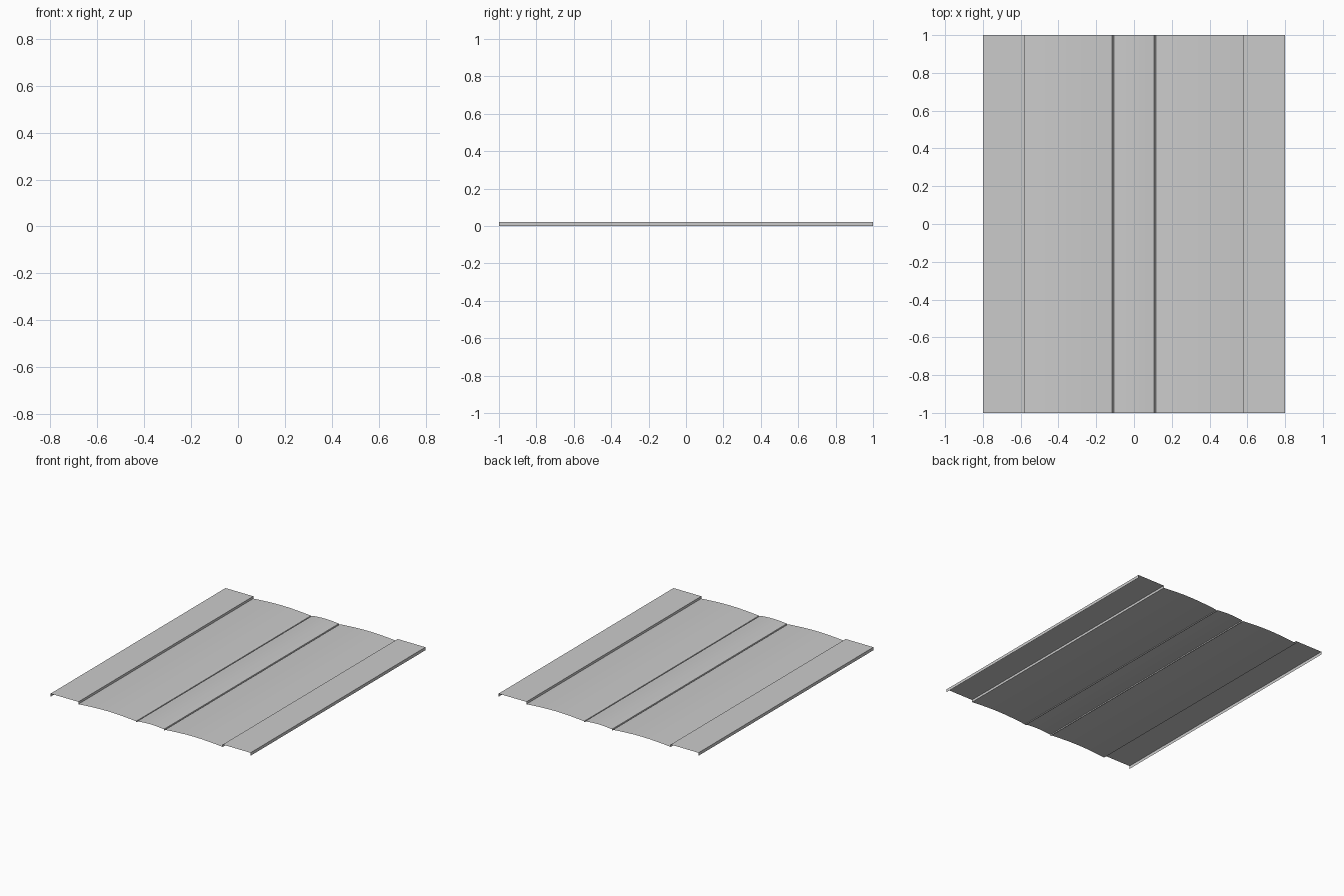
import bpy
import math

if "Cube" in bpy.data.objects:
    bpy.data.objects.remove(bpy.data.objects["Cube"])

TOP = 0.022


def sheet(name, profile):
    """Open strip: an x-z profile (left to right) swept along y."""
    verts = [(x, y, z) for y in (-1, 1) for x, z in profile]
    n = len(profile)
    faces = [(i, i + 1, n + i + 1, n + i) for i in range(n - 1)]
    mesh = bpy.data.meshes.new(name)
    mesh.from_pydata(verts, [], faces)
    obj = bpy.data.objects.new(name, mesh)
    bpy.context.collection.objects.link(obj)
    bpy.ops.object.select_all(action='DESELECT')
    obj.select_set(True)
    bpy.context.view_layer.objects.active = obj
    bpy.ops.object.shade_smooth_by_angle(angle=math.radians(20))
    return obj


def arch(x0, x1, z0, z1, steps):
    """Shallow crowned cross-section between two x positions."""
    return [(x0 + (x1 - x0) * i / steps,
             z0 + (z1 - z0) * math.sin(math.pi * i / steps))
            for i in range(steps + 1)]


def flip(profile):
    return [(-x, z) for x, z in reversed(profile)]


# raised side pavement: outer wall, flat top, kerb face
pavement = [(-0.8, 0), (-0.8, TOP), (-0.578, TOP), (-0.578, 0.005)]
# crowned side lane
lane = arch(-0.578, -0.116, 0.005, 0.017, 8)
# narrow groove beside the middle strip
groove = [(-0.116, 0.005), (-0.114, 0.0), (-0.109, 0.0), (-0.107, 0.007)]

for name, profile in (("pavement", pavement), ("lane", lane), ("groove", groove)):
    sheet(name + "_left", profile)
    sheet(name + "_right", flip(profile))

# crowned strip between the grooves
sheet("middle_strip", arch(-0.107, 0.107, 0.007, 0.014, 6))
